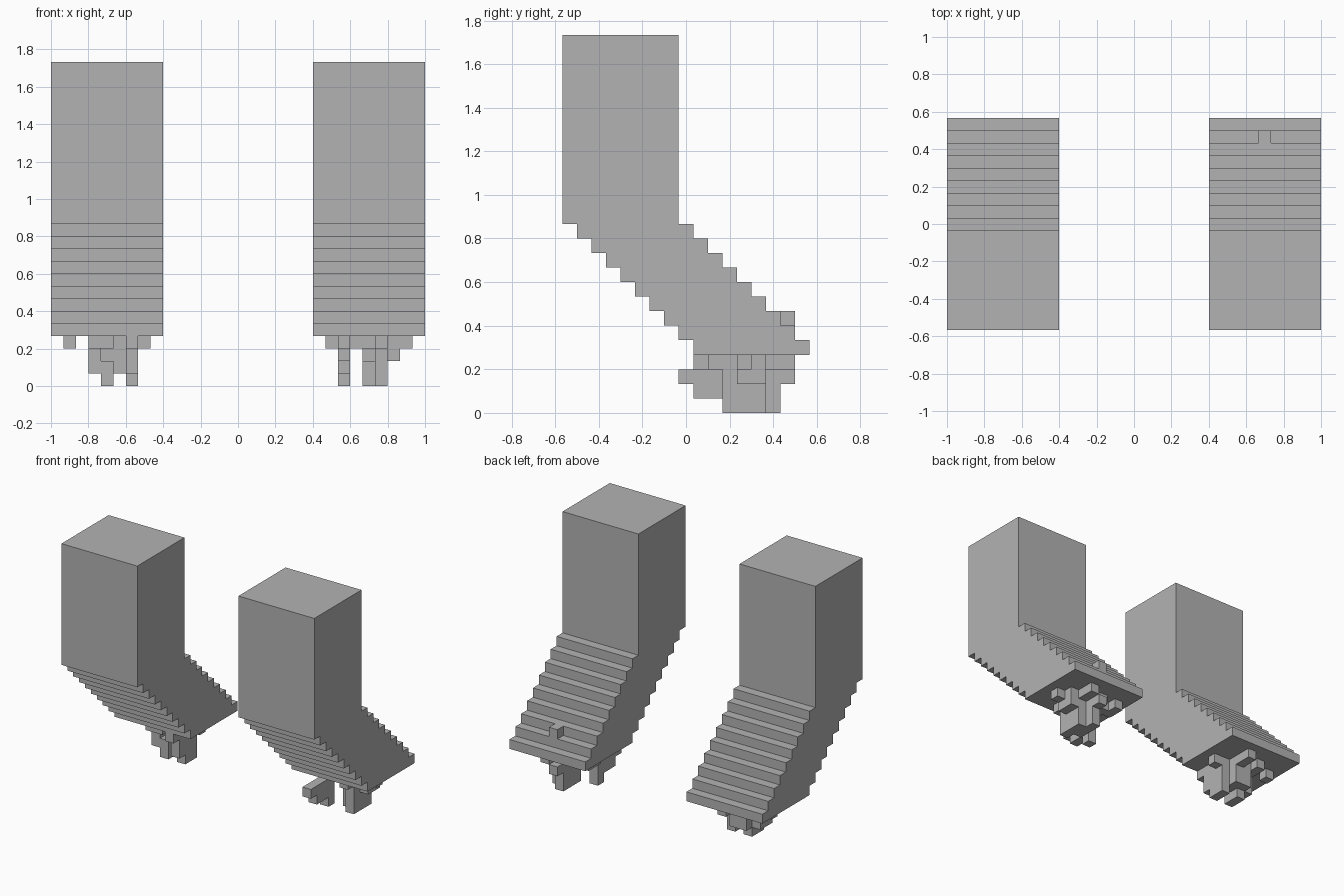
import bpy, bmesh
from mathutils import Vector

U = 1 / 15                      # edge of one cube
Y0 = -17 * U / 2                # front of the model
SHAFT, HEIGHT, KNEE, ANKLE = 8, 26, 13, 4
WIDTH = 9

cube = bpy.data.objects.get("Cube")
if cube:
    bpy.data.objects.remove(cube, do_unlink=True)

grey = bpy.data.materials.new("stone_grey")
grey.use_nodes = True
grey.diffuse_color = (0.45, 0.45, 0.45, 1)
grey.node_tree.nodes["Principled BSDF"].inputs["Base Color"].default_value = grey.diffuse_color


def finish(bm, name):
    bmesh.ops.recalc_face_normals(bm, faces=bm.faces)
    mesh = bpy.data.meshes.new(name)
    bm.to_mesh(mesh)
    bm.free()
    mesh.materials.append(grey)
    obj = bpy.data.objects.new(name, mesh)
    bpy.context.collection.objects.link(obj)


def make_leg(name, x):
    """Upright shaft and stepped lower part as one extruded side profile."""
    front, back = [(0, HEIGHT), (0, KNEE)], [(SHAFT, HEIGHT), (SHAFT, KNEE)]
    for step in range(1, KNEE - ANKLE + 1):
        z = KNEE - step
        front += [(step, z + 1), (step, z)]
        back += [(step + SHAFT, z + 1), (step + SHAFT, z)]
    outline = []
    for p in front + back[::-1]:
        if not outline or outline[-1] != p:
            outline.append(p)
    bm = bmesh.new()
    face = bm.faces.new([bm.verts.new((x, Y0 + y * U, z * U)) for y, z in outline])
    side = bmesh.ops.extrude_face_region(bm, geom=[face])["geom"]
    bmesh.ops.translate(bm, vec=(WIDTH * U, 0, 0),
                        verts=[v for v in side if isinstance(v, bmesh.types.BMVert)])
    finish(bm, name)


def make_blocks(name, x, boxes, hide_top=True):
    """Outer skin of a union of cube-grid boxes, each given as x, y, z ranges."""
    cells = {(i, j, k) for xs, ys, zs in boxes
             for i in range(*xs) for j in range(*ys) for k in range(*zs)}
    origin = Vector((x, Y0 + (KNEE - ANKLE) * U, 0))
    bm = bmesh.new()
    for cell in cells:
        for axis in range(3):
            for side in (0, 1):
                near = list(cell)
                near[axis] += 2 * side - 1
                roof = hide_top and axis == 2 and near[2] == ANKLE
                if tuple(near) in cells or roof:
                    continue
                quad = []
                for s, t in ((0, 0), (1, 0), (1, 1), (0, 1)):
                    p = Vector(cell)
                    p[axis] += side
                    p[(axis + 1) % 3] += s
                    p[(axis + 2) % 3] += t
                    quad.append(bm.verts.new(origin + p * U))
                f = bm.faces.new(quad if side else quad[::-1])
                f.normal_update()
    bmesh.ops.remove_doubles(bm, verts=bm.verts, dist=U / 100)
    bmesh.ops.dissolve_limit(bm, angle_limit=0.01, verts=bm.verts, edges=bm.edges)
    finish(bm, name)


RIGHT_X, LEFT_X = -1, 0.4
make_leg("right_leg", RIGHT_X)
make_leg("left_leg", LEFT_X)

# ragged strands under the right leg
make_blocks("right_strands", RIGHT_X, [
    ((3, 4), (2, 4), (1, 3)),
    ((4, 5), (2, 4), (0, 2)),
    ((4, 6), (3, 5), (1, 4)),
    ((6, 7), (0, 4), (3, 4)),
    ((6, 7), (1, 4), (1, 3)),
    ((6, 7), (2, 4), (0, 1)),
    ((7, 8), (3, 4), (3, 4)),
    ((3, 5), (1, 3), (3, 4)),
    ((5, 6), (5, 7), (3, 4)),
    ((3, 4), (4, 6), (3, 4)),
    ((1, 2), (4, 5), (3, 4)),
])

# ragged strands under the left leg
make_blocks("left_strands", LEFT_X, [
    ((2, 3), (-1, 2), (2, 3)),
    ((2, 3), (0, 3), (1, 2)),
    ((2, 3), (2, 3), (0, 3)),
    ((2, 3), (2, 5), (3, 4)),
    ((1, 2), (4, 6), (3, 4)),
    ((3, 8), (3, 4), (3, 4)),
    ((5, 6), (2, 5), (0, 3)),
    ((4, 5), (3, 6), (0, 2)),
    ((4, 5), (4, 7), (2, 3)),
    ((6, 7), (3, 5), (2, 4)),
    ((5, 6), (1, 7), (3, 4)),
    ((3, 4), (5, 6), (3, 4)),
])

# single raised cube on the back steps of the left leg
make_blocks("left_step_block", LEFT_X, [((4, 5), (6, 7), (6, 7))], False)
